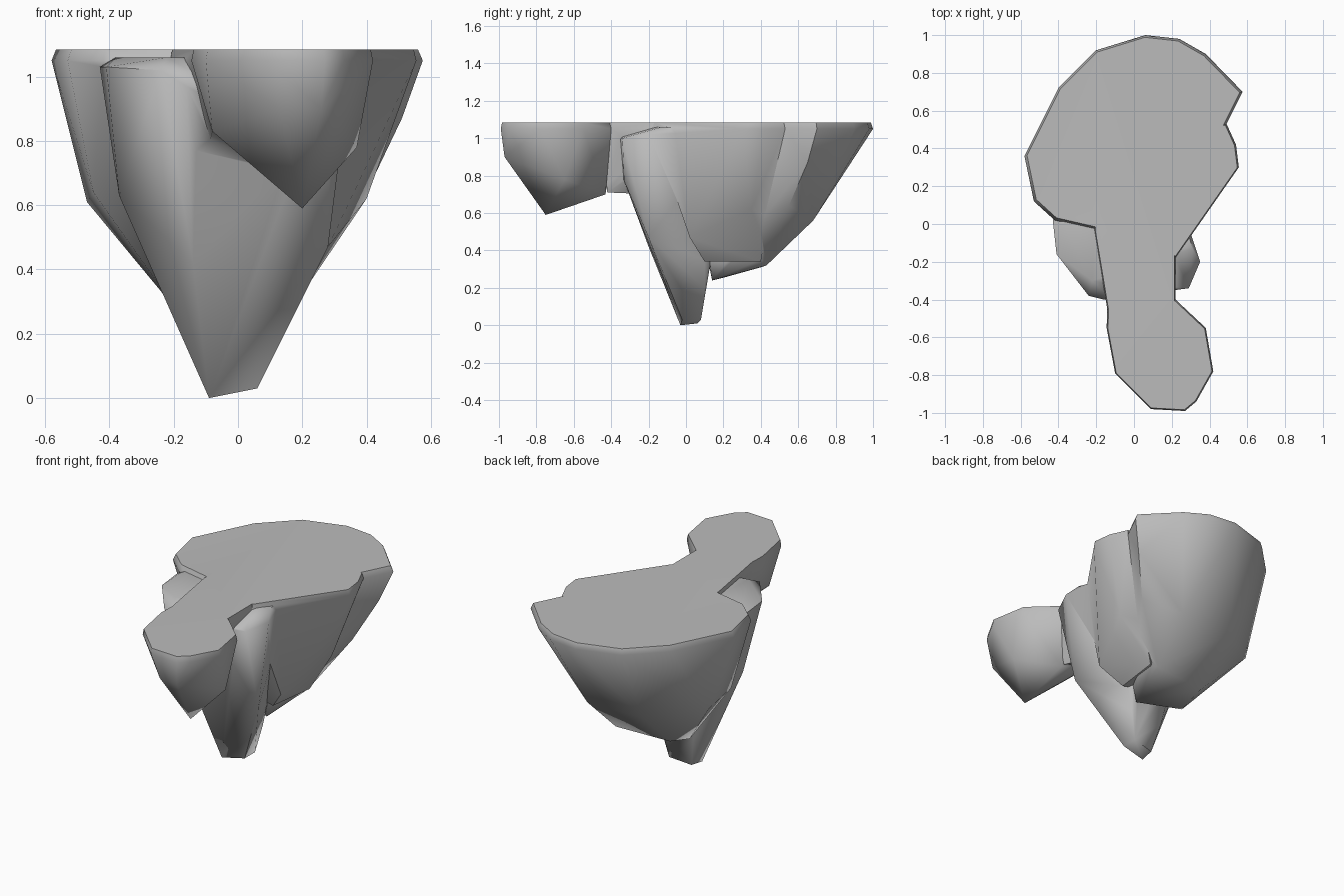
import bpy, bmesh, math
from mathutils import Vector

TOP, RIM = 1.085, 1.05

cube = bpy.data.objects.get("Cube")
if cube:
    bpy.data.objects.remove(cube, do_unlink=True)

# One plain stone colour
stone = bpy.data.materials.new("grey_stone")
stone.use_nodes = True
grey = (0.5, 0.5, 0.5, 1.0)
stone.diffuse_color = grey
stone.node_tree.nodes["Principled BSDF"].inputs["Base Color"].default_value = grey


def rock(name, points):
    """Make a solid boulder wrapped tightly around a few corner points."""
    bm = bmesh.new()
    for point in points:
        bm.verts.new(point)
    bmesh.ops.convex_hull(bm, input=list(bm.verts))
    loose = [v for v in bm.verts if not v.link_faces]
    bmesh.ops.delete(bm, geom=loose, context="VERTS")
    bmesh.ops.recalc_face_normals(bm, faces=list(bm.faces))
    mesh = bpy.data.meshes.new(name)
    bm.to_mesh(mesh)
    bm.free()
    mesh.materials.append(stone)
    obj = bpy.data.objects.new(name, mesh)
    bpy.context.collection.objects.link(obj)
    return obj


def plateau(name, outline, underside):
    """Make a flat-topped boulder with a slightly rounded rim."""
    centre = sum((Vector(p) for p in outline), Vector((0, 0))) / len(outline)
    rim = [(x, y, RIM) for x, y in outline]
    top = []
    for point in outline:
        inset = Vector(point).lerp(centre, 0.025)
        top.append((inset.x, inset.y, TOP))
    return rock(name, rim + top + underside)


# Wide bowl at the back
back_bowl = plateau(
    "back_bowl",
    [(-.2, -.03), (-.42, .02), (-.53, .12), (-.58, .36), (-.4, .72),
     (-.2, .92), (.06, 1), (.24, .98), (.38, .9), (.575, .7),
     (.49, .53), (.2, .05)],
    [(-.47, .45, .61), (-.45, .2, .64), (-.28, .2, .53), (-.18, .22, .26),
     (-.17, .4, .31), (.18, .43, .32), (.1, .14, .24), (-.17, .67, .56),
     (.2, .68, .56), (.08, .85, .82), (.4, .55, .64), (.51, .65, .87)])

# Shoulder joining the bowl to the neck
side_shoulder = plateau(
    "side_shoulder",
    [(.49, .53), (.54, .42), (.555, .3), (.22, -.18), (-.2, -.03), (-.25, .4)],
    [(.4, .35, .62), (.28, .02, .47), (.17, .1, .34), (.21, .4, .34),
     (-.1, .1, .4)])

# Tapering spire with a ledge on either side of the neck
lower_spire = rock(
    "lower_spire",
    [(-.09, -.03, 0), (.06, -.02, .03), (.06, .08, .03), (-.08, .06, .01),
     (-.12, .1, .19), (.1, .1, .2), (-.14, -.2, .42), (.17, -.14, .37),
     (.28, -.2, .47), (-.29, -.05, .56), (-.37, -.03, .63),
     (-.13, -.33, .77), (.2, -.33, .77), (-.43, .02, 1.03),
     (-.41, -.16, 1.03), (-.24, -.38, 1.02), (-.16, -.4, .97),
     (-.38, 0, 1.06), (-.22, -.3, 1.06), (.29, -.34, 1), (.35, -.2, 1.02),
     (.31, -.13, 1.06), (.2, .25, 1.04), (-.25, .25, 1.04)])

# Narrow neck
neck = plateau(
    "neck",
    [(-.21, -.03), (-.2, .15), (.2, .1), (.22, -.16), (.22, -.46),
     (-.14, -.46), (-.145, -.4)],
    [(-.08, -.45, .83), (.18, -.42, .71), (.1, -.2, .7), (-.1, -.1, .75)])

# Small rounded head of rock at the front
front_head = plateau(
    "front_head",
    [(.22, -.4), (.38, -.55), (.42, -.78), (.33, -.94), (.27, -.99),
     (.09, -.98), (0, -.89), (-.1, -.79), (-.145, -.55), (-.14, -.4)],
    [(.2, -.75, .59), (.22, -.6, .675), (.19, -.43, .7), (.37, -.65, .78),
     (-.08, -.7, .83), (-.08, -.5, .83), (.26, -.97, .9), (.13, -.95, .9),
     (.19, -.85, .76)])

# Fuse all the boulders into one rock
for part in (side_shoulder, lower_spire, neck, front_head):
    fuse = back_bowl.modifiers.new("fuse", "BOOLEAN")
    fuse.operation = "UNION"
    fuse.solver = "EXACT"
    fuse.object = part
    bpy.context.view_layer.update()
    evaluated = back_bowl.evaluated_get(bpy.context.evaluated_depsgraph_get())
    fused = bpy.data.meshes.new_from_object(evaluated)
    back_bowl.modifiers.clear()
    back_bowl.data = fused
    bpy.data.objects.remove(part, do_unlink=True)
back_bowl.name = "floating_rock"

# Tidy flat areas and soften the shading
bm = bmesh.new()
bm.from_mesh(back_bowl.data)
bmesh.ops.remove_doubles(bm, verts=list(bm.verts), dist=0.002)
bmesh.ops.dissolve_limit(bm, angle_limit=math.radians(1),
                         verts=list(bm.verts), edges=list(bm.edges))
bm.to_mesh(back_bowl.data)
bm.free()
bpy.ops.object.select_all(action="DESELECT")
back_bowl.select_set(True)
bpy.context.view_layer.objects.active = back_bowl
bpy.ops.object.shade_smooth_by_angle(angle=math.radians(60))
